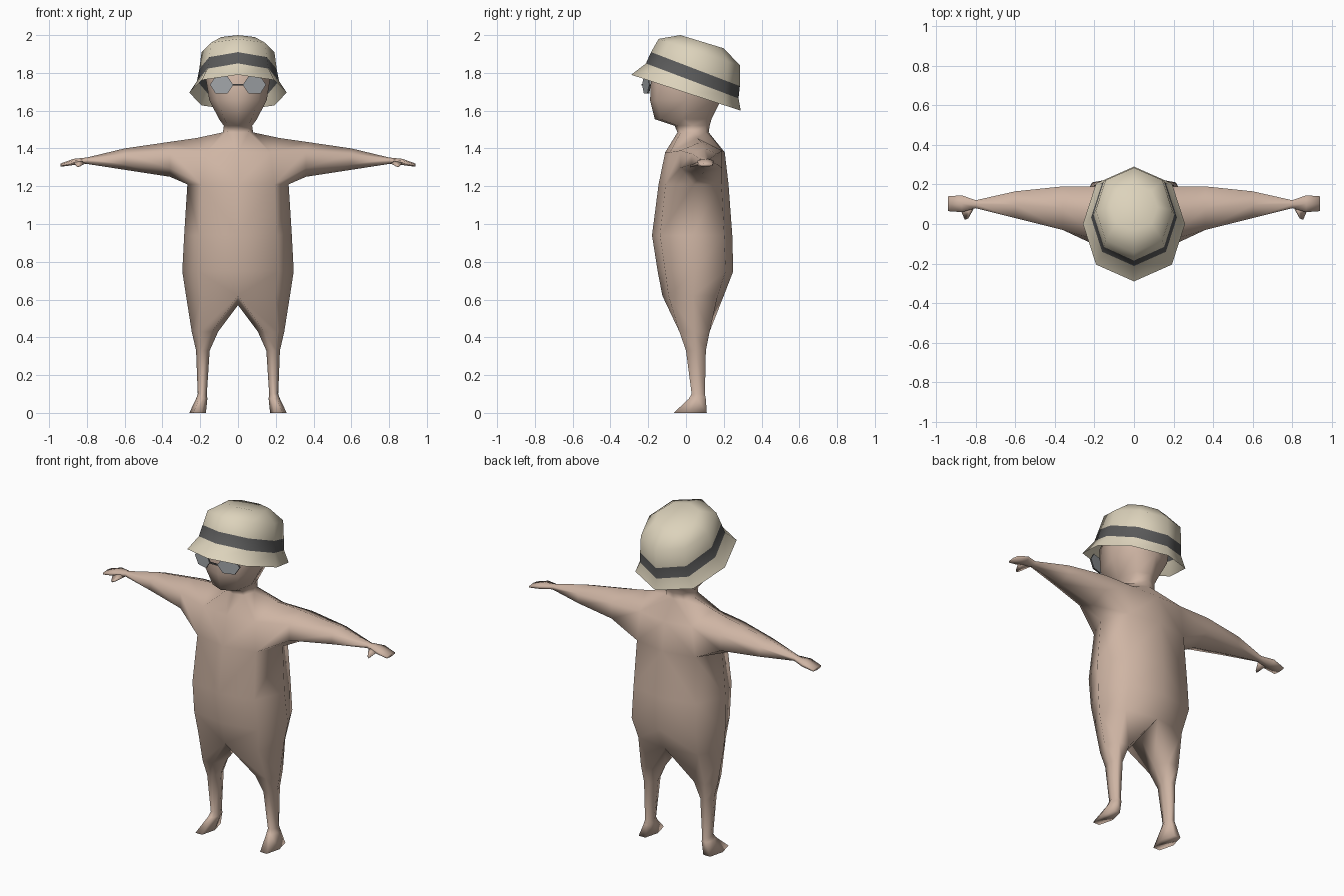
import bpy, bmesh
from math import cos, sin, radians
from mathutils import Vector

if "Cube" in bpy.data.objects:
    bpy.data.objects.remove(bpy.data.objects["Cube"])


def material(name, rgb):
    m = bpy.data.materials.new(name)
    m.diffuse_color = (*rgb, 1)
    m.use_nodes = True
    m.node_tree.nodes["Principled BSDF"].inputs["Base Color"].default_value = m.diffuse_color
    return m


skin = material("skin", (0.62, 0.46, 0.37))
cloth = material("hat_cloth", (0.72, 0.65, 0.50))
dark = material("dark_band", (0.10, 0.10, 0.10))
glass = material("lens_grey", (0.36, 0.38, 0.40))


def finish(bm, name, mats, mirror=False, smooth=True):
    bmesh.ops.recalc_face_normals(bm, faces=bm.faces)
    for f in bm.faces:
        f.smooth = smooth
    me = bpy.data.meshes.new(name)
    bm.to_mesh(me)
    bm.free()
    for m in mats:
        me.materials.append(m)
    ob = bpy.data.objects.new(name, me)
    bpy.context.collection.objects.link(ob)
    if mirror:
        ob.modifiers.new("mirror", "MIRROR").use_clip = True
    return ob


def bridge(bm, a, b, closed=True, skip=()):
    """Quads between two vertex rows of equal length."""
    n = len(a)
    faces = []
    for i in range(n if closed else n - 1):
        if i not in skip:
            j = (i + 1) % n
            faces.append(bm.faces.new((a[i], a[j], b[j], b[i])))
    return faces


def verts(bm, pts):
    return [bm.verts.new(p) for p in pts]


def half_ring(w, yf, yb, z):
    """Right half of a body section: front, front side, side, back side, back."""
    m, d = (yf + yb) / 2, (yb - yf) / 2
    return [(0, yf, z), (w * .72, m - d * .8, z), (w, m, z), (w * .72, m + d * .8, z), (0, yb, z)]


def span_hex(lo_a, hi_a, lo_b, hi_b, angles):
    """Six points filling a box in two axes."""
    ca, cb, ra, rb = (lo_a + hi_a) / 2, (lo_b + hi_b) / 2, (hi_a - lo_a) / 2, (hi_b - lo_b) / 2
    pts = [(cos(radians(t)), sin(radians(t))) for t in angles]
    ma, mb = max(p[0] for p in pts), max(p[1] for p in pts)
    return [(ca + ra * p / ma, cb + rb * q / mb) for p, q in pts]


# Body: torso, neck and head as one half shell, mirrored
bm = bmesh.new()
sections = [
    half_ring(.275, -.125, .20, .62),
    half_ring(.295, -.150, .25, .75),
    half_ring(.285, -.180, .245, .94),
    half_ring(.268, -.145, .225, 1.21),
    [(0, -.11, 1.38), (.17, -.085, 1.38), (.22, .06, 1.455), (.17, .19, 1.39), (0, .205, 1.38)],
    half_ring(.08, -.045, .12, 1.485),
    half_ring(.075, -.06, .125, 1.52),
    half_ring(.10, -.165, .135, 1.555),
    half_ring(.152, -.19, .185, 1.655),
    half_ring(.172, -.185, .20, 1.78),
    half_ring(.14, -.13, .18, 1.88),
]
rows = [verts(bm, s) for s in sections]
for i in range(len(rows) - 1):
    bridge(bm, rows[i], rows[i + 1], closed=False, skip=(1, 2) if i == 3 else ())
bm.faces.new(rows[-1])

# Leg and foot grow from the hip loop plus a crotch vertex
loop = rows[0] + verts(bm, [(0, .05, .57)])
for x0, x1, y0, y1, z in [(.105, .245, -.035, .125, .43), (.15, .222, .0, .105, .33),
                          (.165, .213, .03, .10, .10), (.162, .222, .015, .105, .075),
                          (.17, .258, -.065, .11, .0)]:
    ring = span_hex(x0, x1, y0, y1, (-120, -60, 0, 60, 120, 180))
    new = verts(bm, [(x, y, z) for x, y in ring])
    bridge(bm, loop, new)
    loop = new
bm.faces.new(loop)

# Arm and hand grow from the opening left in the shoulder
loop = rows[4][1:4] + rows[3][3:0:-1]
for x, y0, y1, z0, z1 in [(.36, -.03, .19, 1.25, 1.435), (.60, .03, .165, 1.287, 1.40),
                          (.80, .08, .12, 1.318, 1.352), (.87, .06, .145, 1.312, 1.345),
                          (.94, .065, .14, 1.303, 1.32)]:
    ring = span_hex(y0, y1, z0, z1, (150, 90, 30, -30, -90, -150))
    new = verts(bm, [(x, y, z) for y, z in ring])
    bridge(bm, loop, new)
    loop = new
bm.faces.new(loop)
finish(bm, "body", [skin], mirror=True)

# Thumbs
bm = bmesh.new()
base = verts(bm, [(.80, .095, 1.325), (.82, .095, 1.345), (.88, .08, 1.335), (.86, .08, 1.315)])
tip = verts(bm, [(.836, .03, 1.305), (.84, .027, 1.313), (.855, .022, 1.308), (.85, .022, 1.30)])
bridge(bm, base, tip)
bm.faces.new(base)
bm.faces.new(tip)
finish(bm, "thumbs", [skin], mirror=True)

# Bucket hat: tilted eight-sided rings (half width, front y/z, back y/z)
bm = bmesh.new()
rings = []
for w, yf, zf, yb, zb in [(.258, -.29, 1.79, .29, 1.60), (.217, -.212, 1.85, .278, 1.665),
                          (.205, -.185, 1.91, .285, 1.73), (.193, -.145, 1.98, .285, 1.84),
                          (.12, -.03, 2.0, .20, 1.93)]:
    pts = []
    for k in range(8):
        t = .5 - .5 * cos(k * radians(45))
        pts.append((w * 1.05 * sin(k * radians(45)) if k % 2 else w * sin(k * radians(45)),
                    yf + (yb - yf) * t, zf + (zb - zf) * t))
    rings.append(verts(bm, pts))
for i in range(4):
    for f in bridge(bm, rings[i], rings[i + 1]):
        f.material_index = 1 if i == 1 else 0
bm.faces.new(rings[-1])
finish(bm, "bucket_hat", [cloth, dark])

# Spectacles: thin six-sided lenses swept back at the outer side, dark rim edge
outline = [(.025, 1.737), (.055, 1.78), (.12, 1.78), (.148, 1.737), (.12, 1.692), (.055, 1.692)]
bm = bmesh.new()
lens = [verts(bm, [(x, -.24 + x * .3 + dy, z) for x, z in outline]) for dy in (0, .01)]
for f in bridge(bm, *lens):
    f.material_index = 1
for face in lens:
    bm.faces.new(face)
finish(bm, "lenses", [glass, dark], mirror=True, smooth=False)

# Bridge between the lenses
bm = bmesh.new()
bmesh.ops.create_cube(bm, size=1)
bmesh.ops.scale(bm, vec=Vector((.056, .008, .008)), verts=bm.verts)
bmesh.ops.translate(bm, vec=Vector((0, -.232, 1.737)), verts=bm.verts)
finish(bm, "lens_bridge", [dark], smooth=False)
